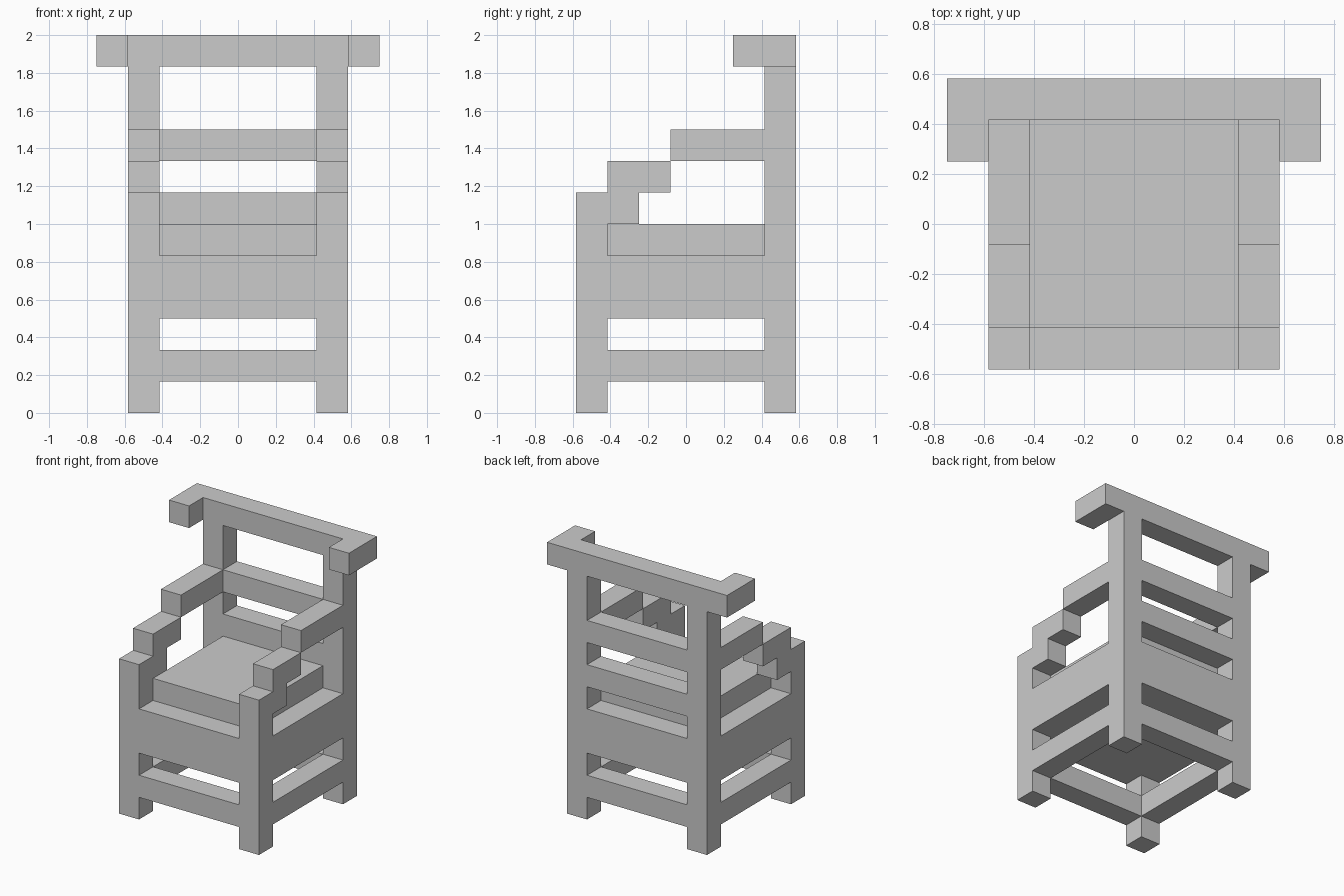
import bpy
import bmesh
from mathutils import Vector

if "Cube" in bpy.data.objects:
    bpy.data.objects.remove(bpy.data.objects["Cube"])

U = 1 / 6  # every part sits on this module; sizes below are in modules


def box(name, x, y, z, mirror=False):
    """Box spanning the given (min, max) ranges, optionally mirrored in x."""
    bm = bmesh.new()
    bmesh.ops.create_cube(bm, size=1)
    size = Vector((x[1] - x[0], y[1] - y[0], z[1] - z[0])) * U
    centre = Vector((sum(x), sum(y), sum(z))) * U / 2
    bmesh.ops.scale(bm, vec=size, verts=bm.verts)
    bmesh.ops.translate(bm, vec=centre, verts=bm.verts)
    mesh = bpy.data.meshes.new(name)
    bm.to_mesh(mesh)
    bm.free()
    obj = bpy.data.objects.new(name, mesh)
    bpy.context.collection.objects.link(obj)
    if mirror:
        mod = obj.modifiers.new("Mirror", "MIRROR")
        mod.use_mirror_merge = False
    return obj


SIDE = (2.5, 3.5)      # post thickness, right side
INNER = (-2.5, 2.5)    # span between posts
FRONT = (-3.5, -2.5)
BACK = (2.5, 3.5)

# Posts
box("front_leg", SIDE, FRONT, (0, 7), True)
box("back_post", SIDE, BACK, (0, 11), True)

# Lower stretchers and seat aprons on all four sides
for name, z in (("stretcher", (1, 2)), ("apron", (3, 5))):
    box("front_" + name, INNER, FRONT, z)
    box("back_" + name, INNER, BACK, z)
    box("side_" + name, SIDE, INNER, z, True)

# Seat, raised one module above the aprons
box("seat", INNER, INNER, (3, 6))

# Back slats
box("lower_back_slat", INNER, BACK, (6, 7))
box("upper_back_slat", INNER, BACK, (8, 9))

# Stepped armrests
box("arm_bracket", SIDE, (-2.5, -1.5), (6, 7), True)
box("arm_step", SIDE, (-2.5, -0.5), (7, 8), True)
box("armrest", SIDE, (-0.5, 2.5), (8, 9), True)

# Top rail with forward-turned ends
box("top_rail", (-3.5, 3.5), BACK, (11, 12))
box("top_rail_end", (3.5, 4.5), (1.5, 3.5), (11, 12), True)
